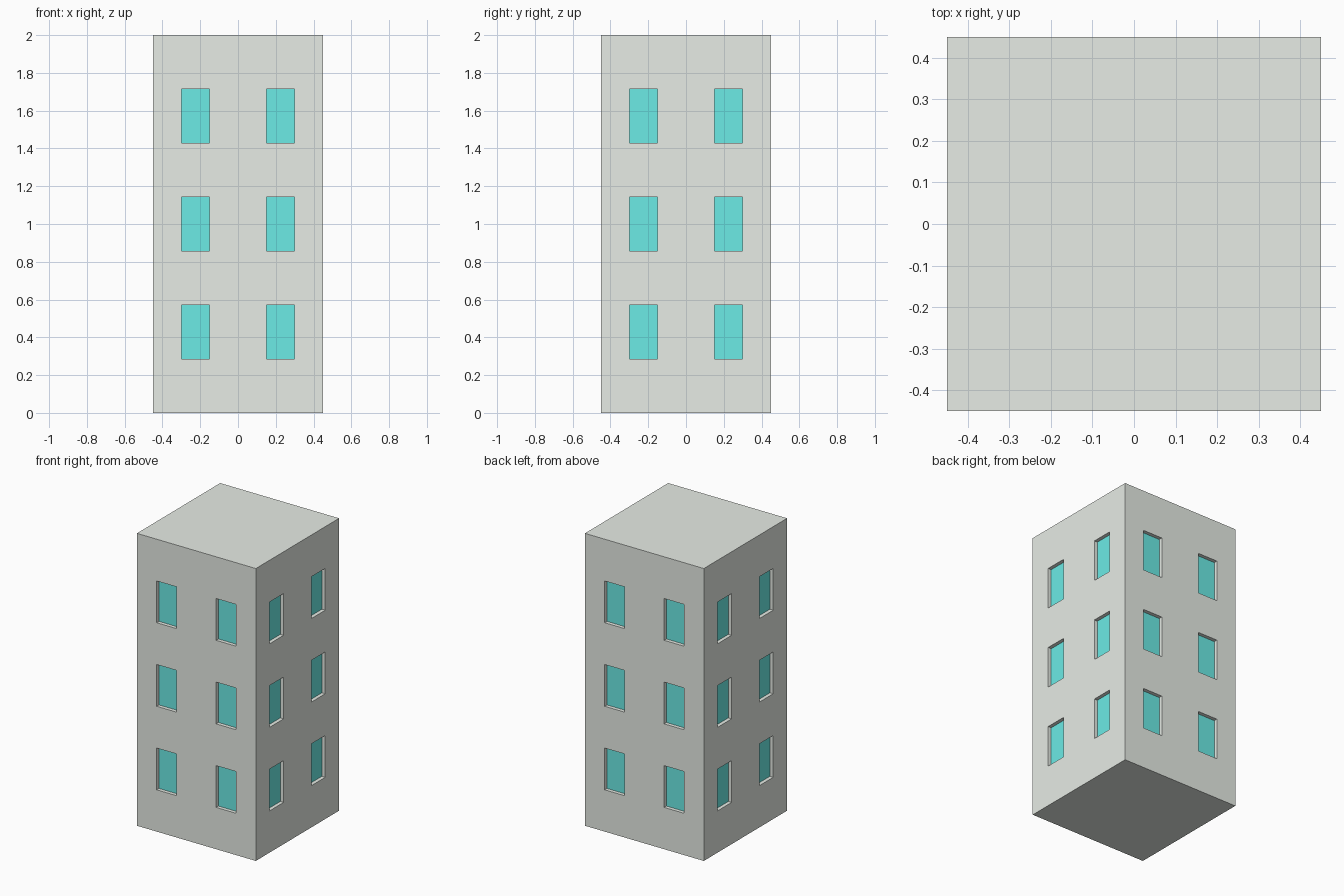
import bpy, bmesh
from mathutils import Matrix, Vector

if "Cube" in bpy.data.objects:
    bpy.data.objects.remove(bpy.data.objects["Cube"])

WIDTH, HEIGHT, RECESS = 0.9, 2.0, 0.025
COLUMNS = (-0.30, -0.15, 0.15, 0.30)               # window side edges
ROWS = [HEIGHT * i / 7 for i in range(1, 7)]       # sills and heads


def material(name, color):
    m = bpy.data.materials.new(name)
    m.diffuse_color = color
    m.use_nodes = True
    m.node_tree.nodes["Principled BSDF"].inputs["Base Color"].default_value = m.diffuse_color
    return m


# Solid tower block standing on the ground
bm = bmesh.new()
bmesh.ops.create_cube(bm, size=1, matrix=Matrix.Translation((0, 0, HEIGHT / 2))
                      @ Matrix.Diagonal((WIDTH, WIDTH, HEIGHT, 1)))


def cut(co, no):
    bmesh.ops.bisect_plane(bm, geom=bm.verts[:] + bm.edges[:] + bm.faces[:],
                           plane_co=co, plane_no=no)


# Grid cuts that outline the windows
for c in COLUMNS:
    cut(Vector((c, 0, 0)), Vector((1, 0, 0)))
    cut(Vector((0, c, 0)), Vector((0, 1, 0)))
for z in ROWS:
    cut(Vector((0, 0, z)), Vector((0, 0, 1)))

# Merge the roof and the underside back into single faces
bm.normal_update()
for side in (1, -1):
    bmesh.ops.dissolve_faces(bm, faces=[f for f in bm.faces if f.normal.z * side > 0.9])
bm.normal_update()


def is_window(f):
    c = f.calc_center_median()
    along = c.x if abs(f.normal.y) > 0.9 else c.y
    row = int(c.z / HEIGHT * 7)
    return abs(f.normal.z) < 0.1 and 0.15 < abs(along) < 0.30 and row % 2 == 1


# Push the window panes into the walls
panes = [f for f in bm.faces if is_window(f)]
bmesh.ops.inset_individual(bm, faces=panes, thickness=0, depth=-RECESS)
for f in panes:
    f.material_index = 1

mesh = bpy.data.meshes.new("apartment_block")
bm.to_mesh(mesh)
bm.free()
mesh.materials.append(material("wall", (0.80, 0.84, 0.79, 1)))
mesh.materials.append(material("window_glass", (0.15, 0.83, 0.79, 1)))
bpy.context.collection.objects.link(bpy.data.objects.new("apartment_block", mesh))
